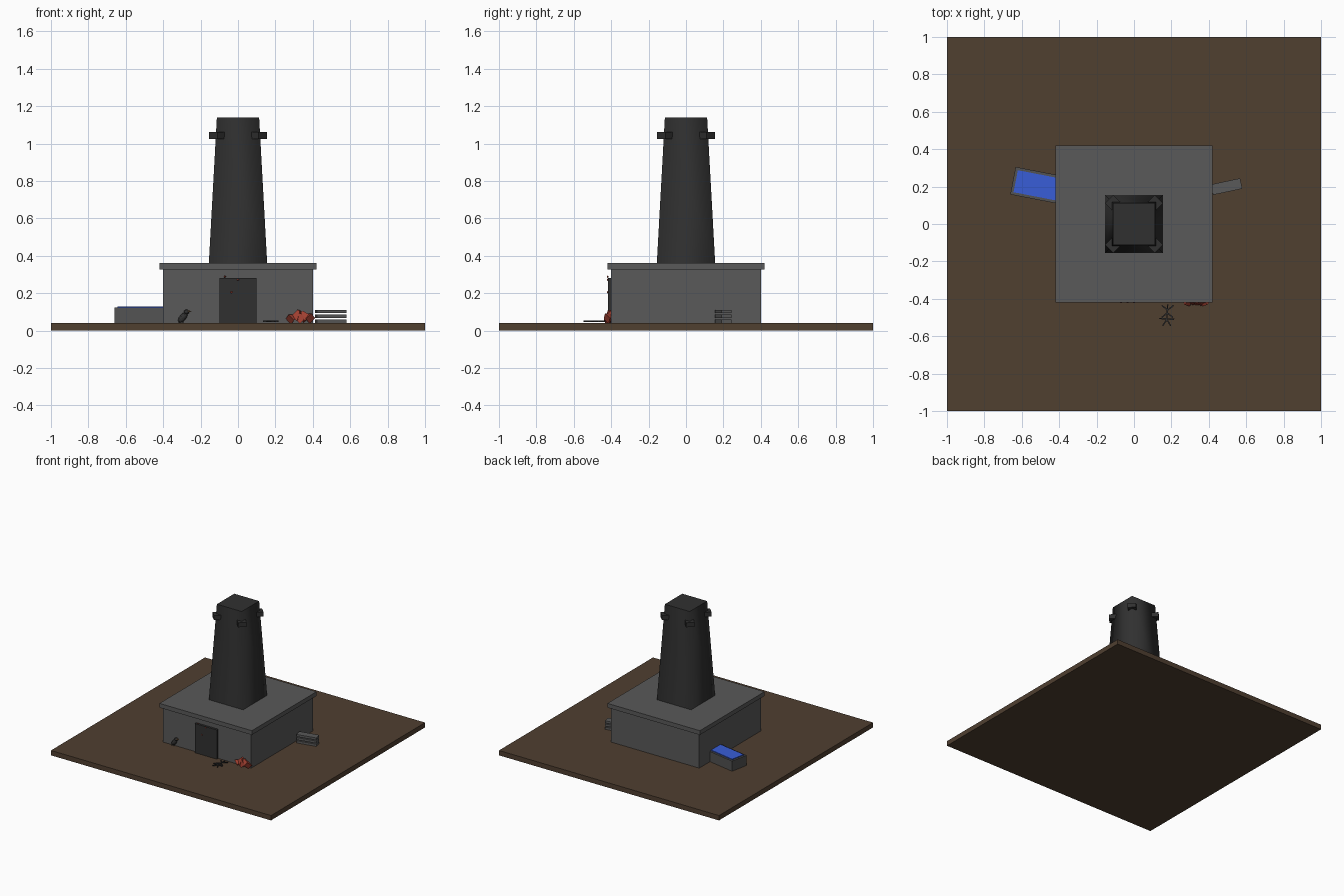
import bpy
import math
from mathutils import Vector

if "Cube" in bpy.data.objects:
    bpy.data.objects.remove(bpy.data.objects["Cube"])


def material(name, r, g, b):
    m = bpy.data.materials.new(name)
    m.use_nodes = True
    m.diffuse_color = (r, g, b, 1)
    m.node_tree.nodes["Principled BSDF"].inputs["Base Color"].default_value = (r, g, b, 1)
    return m


EARTH = material("brown earth", 0.08, 0.05, 0.03)
STONE = material("grey stone", 0.1, 0.1, 0.1)
SOOT = material("dark soot", 0.03, 0.03, 0.03)
TROUGH = material("trough grey", 0.085, 0.085, 0.085)
WATER = material("blue water", 0.04, 0.11, 0.68)
RED = material("rust red", 0.35, 0.05, 0.03)
TAN = material("tan wood", 0.16, 0.09, 0.04)


def finish(name, mat):
    ob = bpy.context.object
    ob.name = name
    ob.data.materials.append(mat)
    return ob


def box(name, mat, centre, size, rot=(0, 0, 0)):
    """Box with its rotation given in degrees."""
    bpy.ops.mesh.primitive_cube_add(size=1, location=centre,
                                    rotation=[math.radians(a) for a in rot])
    ob = finish(name, mat)
    ob.scale = size
    return ob


def cone(name, mat, centre, r1, r2, depth, sides, rot=(0, 0, 0)):
    bpy.ops.mesh.primitive_cone_add(vertices=sides, radius1=r1, radius2=r2, depth=depth,
                                    location=centre, rotation=[math.radians(a) for a in rot])
    return finish(name, mat)


def ball(name, mat, centre, size, rot=(0, 0, 0), detail=1):
    bpy.ops.mesh.primitive_ico_sphere_add(subdivisions=detail, radius=1, location=centre,
                                          rotation=[math.radians(a) for a in rot])
    ob = finish(name, mat)
    ob.scale = size
    return ob


def rod(name, mat, a, b, thick):
    """Square bar from a to b."""
    a, b = Vector(a), Vector(b)
    ob = box(name, mat, (a + b) / 2, (thick, thick, (b - a).length))
    ob.rotation_euler = (b - a).to_track_quat("Z", "Y").to_euler()
    return ob


# Ground, hall and roof slab
box("ground", EARTH, (0, 0, 0.02), (2, 2, 0.04))
box("hall", STONE, (0, 0, 0.185), (0.8, 0.8, 0.29))
box("roof_slab", STONE, (0, 0, 0.343), (0.84, 0.84, 0.035))

# Tapered chimney tower, soft around its sides and flat on top
tower = cone("tower", SOOT, (0, 0, 0.75), 0.156 * math.sqrt(2), 0.113 * math.sqrt(2), 0.78, 4)
tower.rotation_euler.z = math.radians(45)
for face in tower.data.polygons:
    face.use_smooth = abs(face.normal.z) < 0.5

# Corner lugs near the top of the tower
for sx in (-1, 1):
    for sy in (-1, 1):
        box("tower_lug", SOOT, (sx * 0.11, sy * 0.11, 1.044), (0.064, 0.064, 0.037), (0, 0, 45))

# Door with small red studs
box("door", SOOT, (0, -0.407, 0.16), (0.2, 0.022, 0.24))
for x, z in ((-0.07, 0.288), (0, 0.272), (-0.035, 0.205)):
    ball("door_stud", RED, (x, -0.419, z), (0.006, 0.005, 0.006))

# Water trough against the side wall
box("trough", TROUGH, (-0.5, 0.203, 0.0815), (0.3, 0.15, 0.083), (0, 0, -11))
box("trough_water", WATER, (-0.5, 0.203, 0.126), (0.27, 0.12, 0.008), (0, 0, -11))

# Stack of boards on the other side
for level in range(3):
    box("stacked_board", STONE, (0.495, 0.2, 0.05 + level * 0.026), (0.16, 0.057, 0.018), (0, 0, 12))

# Heap of jagged red scrap by the front corner
for x, z, size, tilt in ((0.292, 0.07, 0.03, 60), (0.318, 0.085, 0.034, 20),
                         (0.333, 0.062, 0.03, 100), (0.355, 0.08, 0.034, -35),
                         (0.375, 0.072, 0.03, -70)):
    cone("scrap_shard", RED, (x, -0.406, z), size, size * 0.3, size * 1.5, 4, (15, tilt, tilt))

# Flat bundle of bars lying before the door
Z = 0.05
rod("bar_spine", SOOT, (0.18, -0.43, Z), (0.175, -0.52, Z), 0.007)
for s in (-1, 1):
    rod("bar_upper", SOOT, (0.18, -0.46, Z), (0.18 + s * 0.032, -0.435, Z), 0.007)
    rod("bar_middle", SOOT, (0.178, -0.475, Z), (0.178 + s * 0.03, -0.5, Z), 0.007)
    rod("bar_lower", SOOT, (0.175, -0.51, Z), (0.175 + s * 0.022, -0.545, Z), 0.007)
rod("bar_cross", SOOT, (0.135, -0.505, Z), (0.215, -0.51, Z), 0.007)

# Small dark bird by the wall
ball("bird_body", SOOT, (-0.295, -0.405, 0.07), (0.018, 0.016, 0.034), (0, 40, 0), 2)
ball("bird_head", SOOT, (-0.275, -0.408, 0.1), (0.015, 0.013, 0.013), detail=2)
cone("bird_beak", TAN, (-0.258, -0.41, 0.103), 0.009, 0, 0.024, 6, (0, 90, 0))
for dx in (-0.008, 0.01):
    rod("bird_leg", SOOT, (-0.305 + dx, -0.408, 0.04), (-0.3 + dx, -0.408, 0.06), 0.005)
